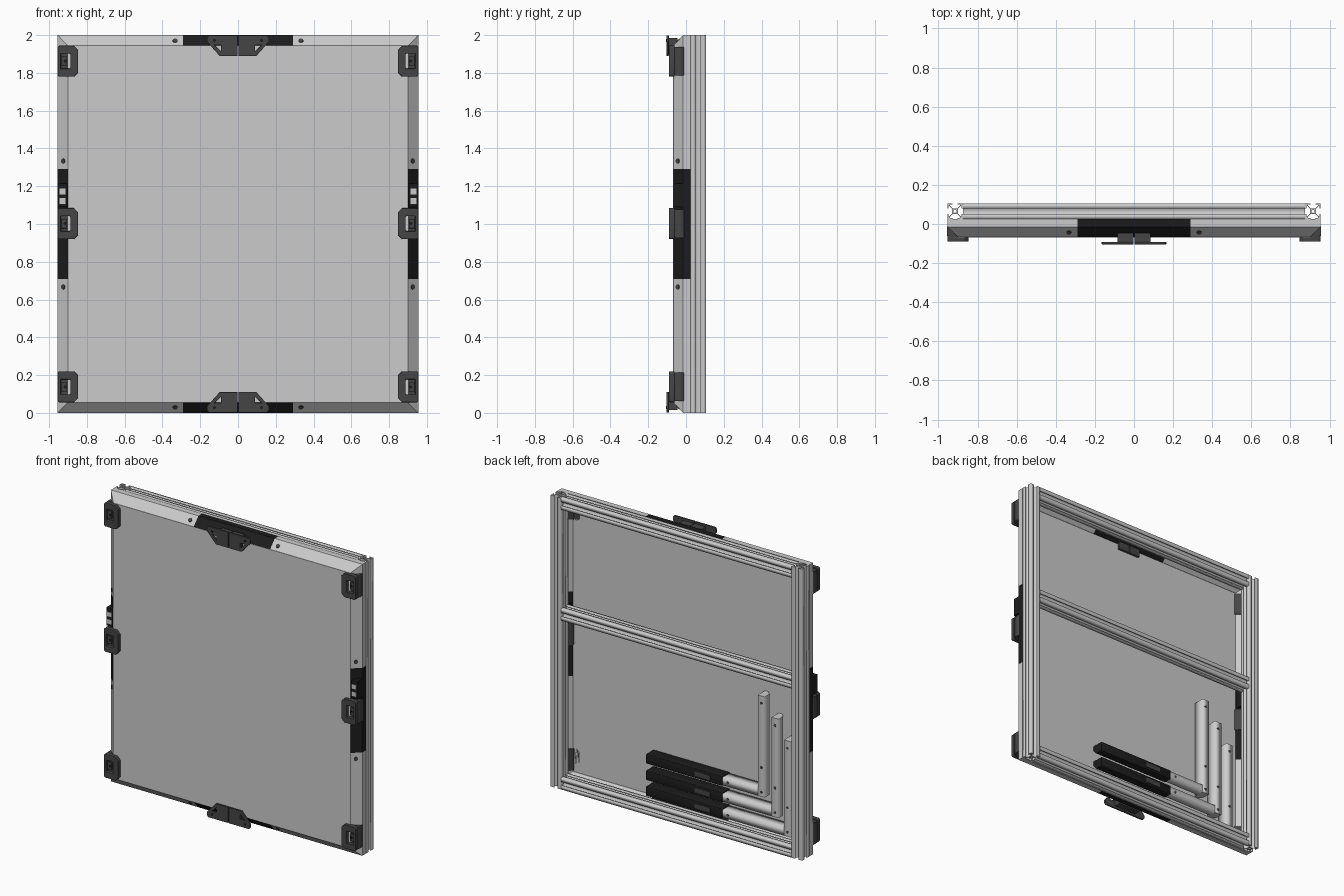
import bpy, bmesh, math
from mathutils import Matrix, Vector

if "Cube" in bpy.data.objects:
    bpy.data.objects.remove(bpy.data.objects["Cube"])

W, H = 0.955, 1.0          # half width, half height (centre at z = 1)


def material(name, v):
    m = bpy.data.materials.new(name)
    m.diffuse_color = (v, v, v, 1)
    m.use_nodes = True
    m.node_tree.nodes["Principled BSDF"].inputs["Base Color"].default_value = m.diffuse_color
    return m


DARK = material("dark_plastic", 0.06)
BLACK = material("black_plastic", 0.012)

ALONG_Z = Matrix()
ALONG_X = Matrix.Rotation(math.pi / 2, 4, 'Y')     # profile x -> -z
FACING = Matrix.Rotation(math.pi / 2, 4, 'X')      # profile (x, y) -> (x, z)


def finish(name, bm, mat=None, bevel=0):
    bmesh.ops.remove_doubles(bm, verts=bm.verts, dist=1e-5)
    bmesh.ops.recalc_face_normals(bm, faces=bm.faces)
    me = bpy.data.meshes.new(name)
    bm.to_mesh(me)
    bm.free()
    ob = bpy.data.objects.new(name, me)
    bpy.context.collection.objects.link(ob)
    if mat:
        me.materials.append(mat)
    if bevel:
        b = ob.modifiers.new("bevel", 'BEVEL')
        b.width, b.segments, b.limit_method = bevel, 2, 'ANGLE'
    return ob


def prism(name, loops, depth, rot, loc, mat=None, bevel=0):
    """Extrude an outline (later loops are holes) to a solid of given depth."""
    cu = bpy.data.curves.new(name, 'CURVE')
    cu.dimensions, cu.fill_mode, cu.extrude = '2D', 'BOTH', depth / 2
    for pts in loops:
        s = cu.splines.new('POLY')
        s.points.add(len(pts) - 1)
        for p, (x, y) in zip(s.points, pts):
            p.co = (x, y, 0, 1)
        s.use_cyclic_u = True
    tmp = bpy.data.objects.new(name + "_tmp", cu)
    me = tmp.to_mesh()
    bm = bmesh.new()
    bm.from_mesh(me)
    tmp.to_mesh_clear()
    bpy.data.objects.remove(tmp)
    bpy.data.curves.remove(cu)
    bm.transform(Matrix.Translation(loc) @ rot)
    return finish(name, bm, mat, bevel)


def box(name, x, y, z, mat=None, bevel=0):
    bm = bmesh.new()
    bmesh.ops.create_cube(bm, size=1)
    for v in bm.verts:
        v.co = [(a + b) / 2 + c * (b - a) for (a, b), c in zip((x, y, z), v.co)]
    return finish(name, bm, mat, bevel)


def disc(name, loc, normal, r=0.012, d=0.006, mat=DARK):
    bm = bmesh.new()
    bmesh.ops.create_cone(bm, cap_ends=True, segments=20, radius1=r, radius2=r, depth=d)
    q = Vector(normal).to_track_quat('Z', 'Y').to_matrix().to_4x4()
    bm.transform(Matrix.Translation(loc) @ q)
    return finish(name, bm, mat)


# slotted extrusion frame at the back
side = [(-.04, .04), (-.013, .04), (-.013, .034), (-.026, .034), (-.026, .029), (-.012, .015),
        (.012, .015), (.026, .029), (.026, .034), (.013, .034), (.013, .04)]
slot = []
for k in range(4):
    c, s = round(math.cos(k * math.pi / 2)), round(math.sin(k * math.pi / 2))
    slot += [(x * c + y * s, -x * s + y * c) for x, y in side]
bore = [(.008 * math.cos(a * math.pi / 8), .008 * math.sin(a * math.pi / 8)) for a in range(16)]
for sx in (-1, 1):
    prism("frame_upright", [slot, bore], 2 * H, ALONG_Z, (sx * (W - .04), .065, H))
for z in (.04, 1.2, 1.96):
    prism("frame_crossbar", [slot, bore], 2 * W - .16, ALONG_X, (0, .065, z))

# front sheet
box("front_sheet", (-.9, .9), (-.068, -.06), (.055, 1.945))

# chamfered mitred border: section as (inset from the edge, y)
section = [(.055, -.066), (0, -.015), (0, .025), (.006, .025), (.006, -.012), (.055, -.058)]


def border(name, k, t0, t1, mat=None):
    """Piece of border side k; a None end is mitred at the corner."""
    half, off = (W, H) if k % 2 == 0 else (H, W)
    bm = bmesh.new()
    rings = []
    for t, sign in ((t0, -1), (t1, 1)):
        rings.append([bm.verts.new((sign * (half - i) if t is None else t, y, off - i))
                      for i, y in section])
    n = len(section)
    for i in range(n):
        j = (i + 1) % n
        bm.faces.new((rings[0][i], rings[0][j], rings[1][j], rings[1][i]))
    for r in rings:
        bm.faces.new(r)
    bm.transform(Matrix.Translation((0, 0, H)) @ Matrix.Rotation(k * math.pi / 2, 4, 'Y'))
    return finish(name, bm, mat)


for k in range(4):
    border("border_rail", k, None, -.29)
    border("border_grip", k, -.29, .29, BLACK)
    border("border_rail", k, .29, None)
    turn = Matrix.Rotation(k * math.pi / 2, 3, 'Y')
    off = (H if k % 2 == 0 else W) - .03
    for t in (-.333, .333):
        disc("border_screw", turn @ Vector((t, -.043, off)) + Vector((0, 0, H)),
             turn @ Vector((0, -1, 1)), .013, .008)

# clips on the left and right edges
for sx in (-1, 1):
    for z in (.138, 1.002, 1.862):
        plate = [(.955, -.074), (.947, -.082), (.868, -.082), (.846, -.06),
                 (.846, .06), (.868, .082), (.947, .082), (.955, .074)]
        hole = [(.888, -.04), (.938, -.04), (.938, .04), (.888, .04)]
        fill = [(.956, -.062), (.956, -.012), (.945, -.008), (.893, -.056), (.893, -.062)]
        flip = lambda pts: [(sx * x, y) for x, y in pts]
        prism("clip_plate", [flip(plate), flip(hole)], .026, FACING, (0, -.077, z), DARK, .003)
        prism("clip_backing", [flip(plate)], .008, FACING, (0, -.064, z), DARK)
        prism("clip_wedge", [flip(fill)], .15, ALONG_Z, (0, 0, z), DARK)
        xs = sorted((sx * .905, sx * .936))
        box("clip_tongue", xs, (-.078, -.062), (z - .025, z + .025), DARK, .002)
        disc("clip_pin", (sx * .915, -.08, z), (0, -1, 0), .008, .006, BLACK)
    # socket block above the middle clip
    xs = sorted((sx * .955, sx * .905))
    box("socket_block", xs, (-.066, -.01), (1.09, 1.215), BLACK, .003)
    xs = sorted((sx * .945, sx * .912))
    for z in (1.115, 1.165):
        box("socket_face", xs, (-.069, -.06), (z - .008, z + .022))

# latches on the top and bottom edges, each in two halves
half = [(.002, .998), (.155, .998), (.165, .985), (.165, .965), (.097, .89), (.002, .89)]
window = [(.09, .915), (.125, .948), (.09, .948)]
for sz in (-1, 1):
    for sx in (-1, 1):
        flip = lambda pts: [(sx * x, sz * y) for x, y in pts]
        prism("latch_plate", [flip(half), flip(window)], .013, FACING, (0, -.0975, H), DARK, .002)
        disc("latch_screw", (sx * .125, -.104, H + sz * .972), (0, -1, 0), .008, .004, BLACK)
        neck_x = sorted((sx * .002, sx * .085))
        neck_z = sorted((H + sz * .905, H + sz * .985))
        box("latch_neck", neck_x, (-.092, -.045), neck_z, DARK, .003)

# three nested spare corner rails stored inside, seen from the back
bar = [(-.026, .02), (.026, .02), (.026, -.058), (0, -.058), (-.026, -.032)]
turned = [(-x, y) for x, y in bar]
for x, z, top in ((-.585, .335, 1.0), (-.69, .222, .875), (-.785, .113, .745)):
    z0 = z - .026
    prism("spare_upright", [bar], top - z0, ALONG_Z, (x, 0, (top + z0) / 2))
    prism("spare_crosspiece", [turned], -.29 - x - .026, ALONG_X, ((x + .026 - .29) / 2, 0, z))
    wide = [(px * 1.25, py * 1.05) for px, py in turned]
    prism("spare_grip", [wide], .58, ALONG_X, (0, 0, z), BLACK, .004)
    box("spare_socket", (-.2, -.08), (.015, .024), (z - .016, z + .016), DARK)
    for hz in (top - .05, z0 + .2, z0 + .03):
        disc("spare_hole", (x, .02, hz), (0, 1, 0), .009, .004)
    disc("spare_hole", (-.33, .02, z), (0, 1, 0), .009, .004)
